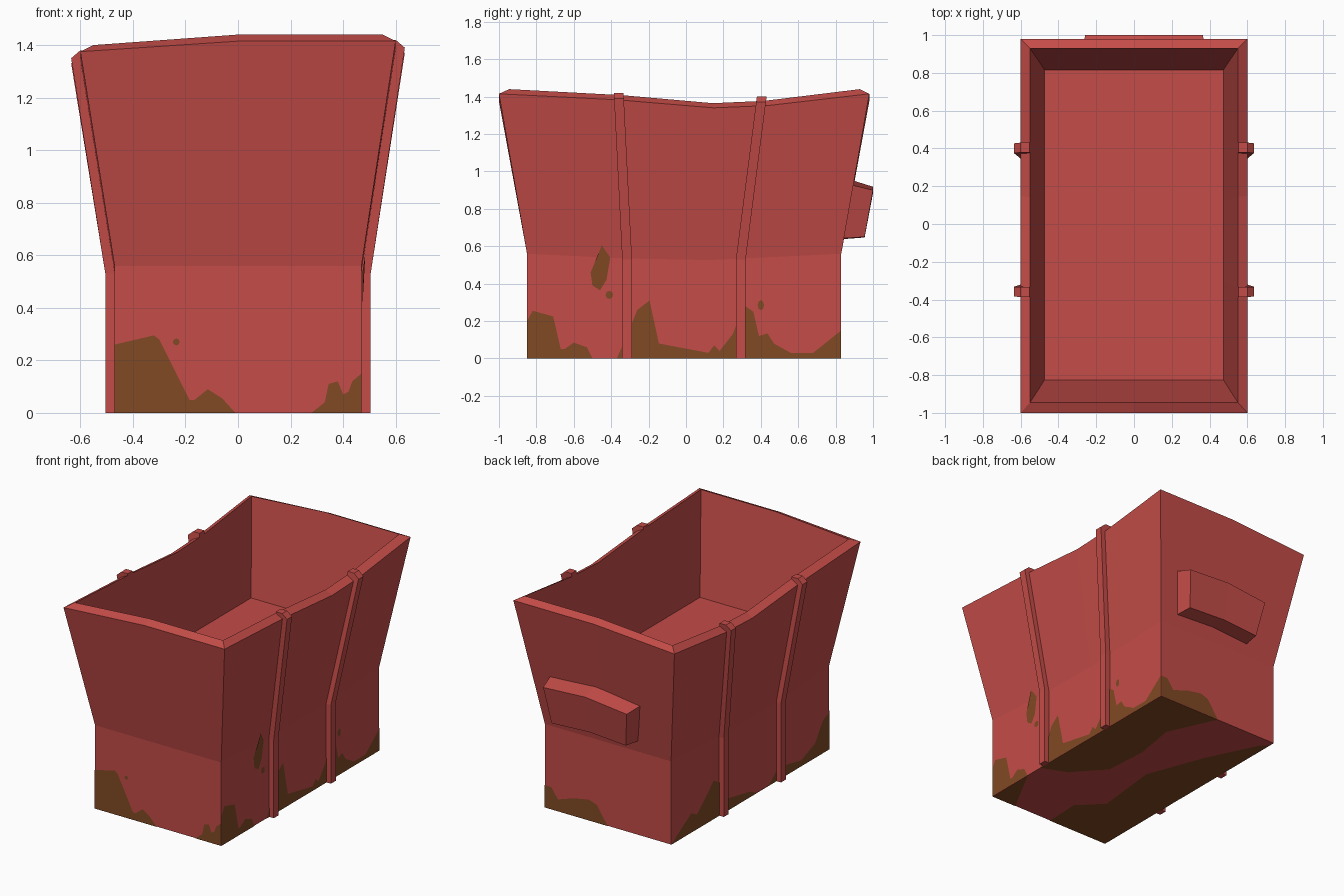
import bpy, bmesh, math

if "Cube" in bpy.data.objects:
    bpy.data.objects.remove(bpy.data.objects["Cube"])


def material(name, rgb):
    m = bpy.data.materials.new(name)
    m.diffuse_color = (*rgb, 1)
    m.use_nodes = True
    m.node_tree.nodes["Principled BSDF"].inputs["Base Color"].default_value = m.diffuse_color
    return m


RED = material("red_paint", (0.55, 0.072, 0.064))
RUST = material("brown_rust", (0.22, 0.067, 0.017))


def make(name, verts, faces, mat, fix_normals=True):
    me = bpy.data.meshes.new(name)
    me.from_pydata(verts, [], faces)
    if fix_normals:
        bm = bmesh.new()
        bm.from_mesh(me)
        bmesh.ops.recalc_face_normals(bm, faces=bm.faces)
        bm.to_mesh(me)
        bm.free()
    me.materials.append(mat)
    ob = bpy.data.objects.new(name, me)
    bpy.context.collection.objects.link(ob)
    return ob


def loft(name, rings, mat):
    """Closed solid through a list of equal-length vertex rings."""
    n = len(rings[0])
    verts = [v for r in rings for v in r]
    faces = [[k * n + i, k * n + (i + 1) % n, (k + 1) * n + (i + 1) % n, (k + 1) * n + i]
             for k in range(len(rings) - 1) for i in range(n)]
    faces += [list(range(n)), list(range(len(verts) - n, len(verts)))]
    return make(name, verts, faces, mat)


# Bin body: rings from the base, over the bend and the rim, down to the inner floor
SIDE_Z = {-1: 1.415, -0.36: 1.383, 0.16: 1.34, 0.45: 1.352, 1: 1.415}
SIDE = list(SIDE_Z)
OUTLINE = [(0, -1)] + [(1, f) for f in SIDE] + [(0, 1)] + [(-1, f) for f in reversed(SIDE)]


def rim_z(s, f):
    return SIDE_Z[f] - (0.04 if s < 0 else 0)


def bend_z(s, f):
    return 0.56 - 0.04 * (1 - abs(f))


def ring(half, y0, y1, zf):
    return [(s * half, (y0 + y1) / 2 + f * (y1 - y0) / 2, zf(s, f)) for s, f in OUTLINE]


loft("bin_body", [
    ring(0.47, -0.85, 0.83, lambda s, f: 0),
    ring(0.47, -0.85, 0.83, bend_z),
    ring(0.60, -1.00, 0.98, rim_z),
    ring(0.55, -0.945, 0.93, lambda s, f: rim_z(s, f) + 0.025),
    ring(0.473, -0.825, 0.815, lambda s, f: 0.78),
], RED)

# Side ribs: vertical lower length, leaning upper length hooked over the rim
for side, sname in ((1, "right"), (-1, "left")):
    for low_y, top_y, top, rname in ((-0.315, -0.36, 1.42, "front"), (0.293, 0.405, 1.40, "rear")):
        zt = top if side > 0 else top - 0.04
        lower = [(0.45, 0), (0.505, 0), (0.505, 0.53), (0.46, 0.53)]
        upper = [(0.46, 0.53), (0.505, 0.53), (0.635, zt - 0.03), (0.6, zt), (0.552, zt)]
        for part, prof in (("lower", lower), ("upper", upper)):
            rings = []
            for w in (-0.026, 0.026):
                rings.append([(side * x, low_y + (top_y - low_y) * max(0, z - 0.53) / (zt - 0.53) + w, z)
                              for x, z in prof])
            loft(f"{sname}_{rname}_rib_{part}", rings, RED)

# Back handle block: arched, tapering outwards and downwards
loft("back_handle", [
    [(0.396, 0.85, 0.937), (0.364, 1.0, 0.90), (0.333, 0.955, 0.65), (0.35, 0.80, 0.64)],
    [(0.05, 0.85, 0.965), (0.05, 1.0, 0.918), (0.05, 0.955, 0.665), (0.05, 0.80, 0.655)],
    [(-0.292, 0.85, 0.915), (-0.258, 1.0, 0.885), (-0.22, 0.955, 0.647), (-0.238, 0.80, 0.635)],
], RED)


# Rust patches: thin plates following each wall
def wall_point(wall, a, z):
    gap = 0.003
    out = max(0, z - 0.53) * 0.155
    return {"front": (a, -0.85 - gap - out, z), "back": (a, 0.83 + gap + out, z),
            "right": (0.47 + gap + out, a, z), "left": (-0.47 - gap - out, a, z),
            "base": (a, z, -0.002)}[wall]


def patch(name, wall, pts):
    area = sum(p[0] * q[1] - q[0] * p[1] for p, q in zip(pts, pts[1:] + pts[:1]))
    # orient the face away from the wall
    if (area > 0) != (wall in ("front", "right")):
        pts = pts[::-1]
    make(name, [wall_point(wall, *p) for p in pts], [list(range(len(pts)))], RUST, False)


def stain(name, wall, top):
    patch(name, wall, [(top[0][0], 0)] + [p for p in top if p[1] > 0] + [(top[-1][0], 0)])


def spot(name, wall, a, z, ra, rz):
    patch(name, wall, [(a + ra * math.cos(t * math.pi / 4), z + rz * math.sin(t * math.pi / 4))
                       for t in range(8)])


stain("front_rust_left", "front", [(-0.47, 0.26), (-0.32, 0.295), (-0.30, 0.28), (-0.185, 0.05),
                                   (-0.165, 0.05), (-0.115, 0.09), (-0.06, 0.055), (-0.01, 0)])
stain("front_rust_right", "front", [(0.28, 0), (0.33, 0.04), (0.345, 0.11), (0.38, 0.12),
                                    (0.40, 0.07), (0.42, 0.08), (0.435, 0.12), (0.47, 0.15)])
spot("front_rust_spot", "front", -0.235, 0.27, 0.013, 0.013)
stain("right_rust_front", "right", [(-0.85, 0.20), (-0.82, 0.255), (-0.71, 0.225), (-0.67, 0.05),
                                    (-0.65, 0.05), (-0.60, 0.085), (-0.53, 0.06), (-0.50, 0)])
stain("right_rust_rear", "right", [(-0.37, 0), (-0.33, 0.09), (-0.26, 0.26), (-0.195, 0.31),
                                   (-0.145, 0.08), (0.12, 0.03), (0.15, 0.07), (0.18, 0.04),
                                   (0.25, 0.13), (0.31, 0.285), (0.36, 0.25), (0.39, 0.12),
                                   (0.435, 0.135), (0.47, 0.08), (0.56, 0.03), (0.68, 0.03), (0.83, 0.15)])
patch("right_rust_streak", "right", [(-0.45, 0.605), (-0.405, 0.54), (-0.425, 0.42), (-0.46, 0.365),
                                     (-0.50, 0.39), (-0.51, 0.46)])
spot("right_rust_spot_front", "right", -0.41, 0.34, 0.02, 0.022)
spot("right_rust_spot_rear", "right", 0.40, 0.285, 0.017, 0.027)
stain("back_rust", "back", [(0.47, 0.15), (0.42, 0.15), (0.37, 0.08), (0.25, 0.12), (0.14, 0.14),
                            (0.08, 0.12), (0.04, 0.06), (0, 0)])
stain("left_rust_rear", "left", [(0.83, 0), (0.72, 0.07), (0.62, 0.13), (0.56, 0.10), (0.50, 0.15),
                                 (0.38, 0.26), (0.28, 0.20), (0.22, 0.08), (0.0, 0.04), (-0.08, 0)])
stain("left_rust_front", "left", [(-0.20, 0), (-0.30, 0.08), (-0.40, 0.07), (-0.55, 0.04),
                                  (-0.70, 0.10), (-0.78, 0.22), (-0.85, 0.25)])
patch("base_rust_right", "base", [(0.47, -0.37), (0.30, -0.30), (0.12, -0.10), (0.10, 0.20),
                                  (0.15, 0.50), (0, 0.83), (0.47, 0.83)])
patch("base_rust_left", "base", [(-0.01, -0.85), (0, -0.60), (-0.15, -0.45), (-0.10, 0),
                                 (-0.25, 0.40), (-0.42, 0.75), (-0.47, 0.80), (-0.47, -0.85)])
patch("base_rust_corner", "base", [(0.47, -0.85), (0.28, -0.85), (0.47, -0.50)])
